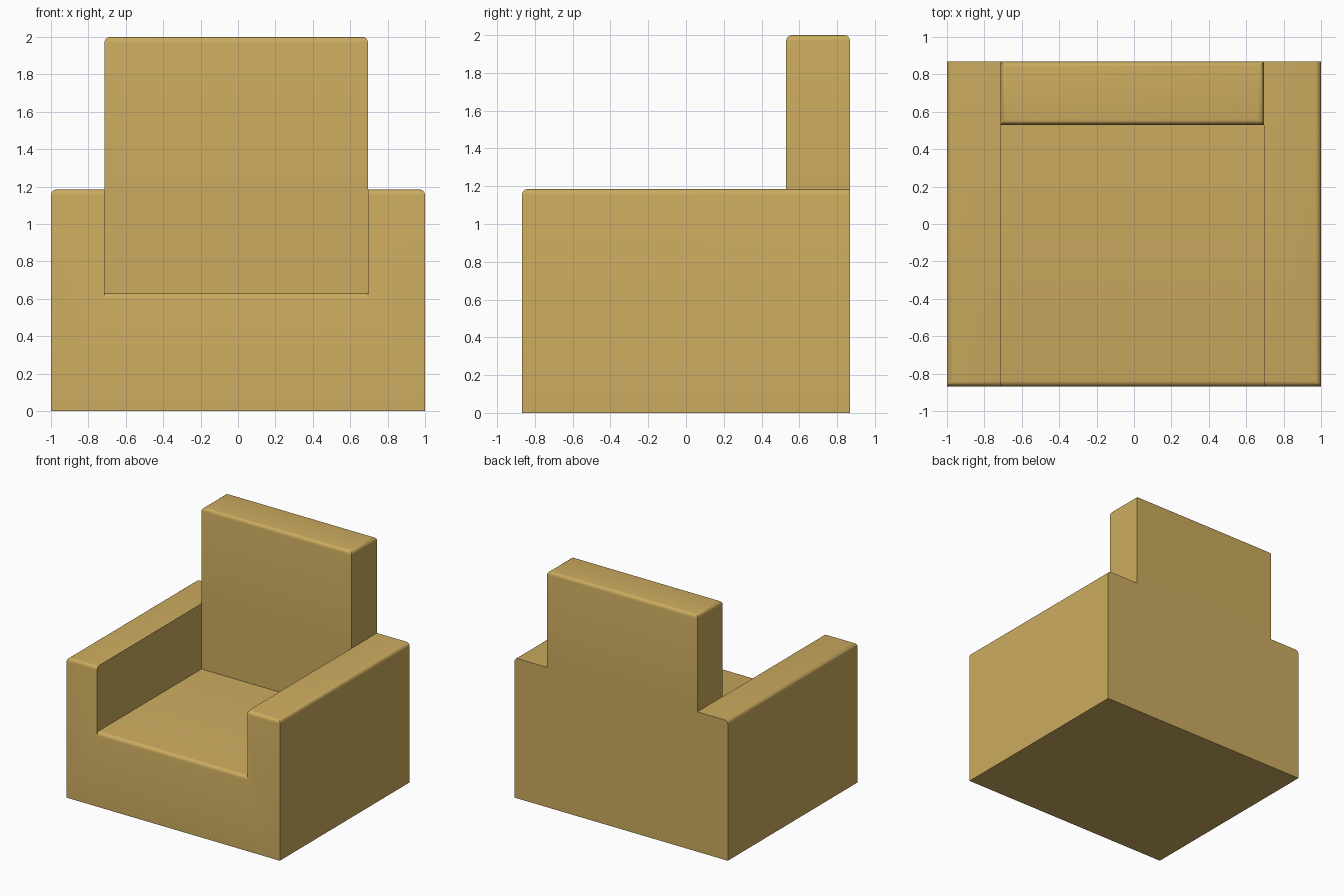
import bpy, bmesh, math

if "Cube" in bpy.data.objects:
    bpy.data.objects.remove(bpy.data.objects["Cube"])

tan = bpy.data.materials.new("tan fabric")
tan.diffuse_color = (0.597, 0.407, 0.114, 1)
tan.use_nodes = True
tan.node_tree.nodes["Principled BSDF"].inputs["Base Color"].default_value = tan.diffuse_color
R = 0.03


def block(name, lo, hi, sides):
    """Box whose top edges on the given (axis, sign) sides are rounded."""
    bm = bmesh.new()
    bmesh.ops.create_cube(bm, size=1)
    for v in bm.verts:
        v.co = [hi[i] if v.co[i] > 0 else lo[i] for i in range(3)]

    def on_side(e, axis, sign):
        target = hi[axis] if sign > 0 else lo[axis]
        return all(abs(v.co[axis] - target) < 1e-5 for v in e.verts)

    edges = [e for e in bm.edges if on_side(e, 2, 1)
             and any(on_side(e, a, s) for a, s in sides)]
    bmesh.ops.bevel(bm, geom=edges, offset=R, segments=4, profile=0.5, affect='EDGES')
    me = bpy.data.meshes.new(name)
    bm.to_mesh(me)
    bm.free()
    me.materials.append(tan)
    ob = bpy.data.objects.new(name, me)
    bpy.context.collection.objects.link(ob)
    return ob


L, RT, D = -0.714, 0.695, 0.868
# Seat base, two arms and tall back
chair = block("armchair", (L, -D, 0), (RT, D, 0.632), [(1, -1)])
parts = [
    block("left_arm", (-1, -D, 0), (L, D, 1.185), [(0, -1), (1, -1)]),
    block("right_arm", (RT, -D, 0), (1, D, 1.185), [(0, 1), (1, -1)]),
    block("backrest", (L, 0.53, 0.3), (RT, D, 2), [(0, -1), (0, 1), (1, -1), (1, 1)]),
]

# Fuse the parts into one solid so coplanar faces have no seams
bpy.context.view_layer.objects.active = chair
chair.select_set(True)
for p in parts:
    m = chair.modifiers.new("join", 'BOOLEAN')
    m.operation, m.solver, m.object = 'UNION', 'EXACT', p
    bpy.ops.object.modifier_apply(modifier=m.name)
    bpy.data.objects.remove(p)

bm = bmesh.new()
bm.from_mesh(chair.data)
bmesh.ops.remove_doubles(bm, verts=bm.verts, dist=1e-4)
bmesh.ops.dissolve_limit(bm, angle_limit=math.radians(1), verts=bm.verts, edges=bm.edges)
bm.to_mesh(chair.data)
bm.free()
bpy.ops.object.shade_smooth_by_angle(angle=math.radians(30))
